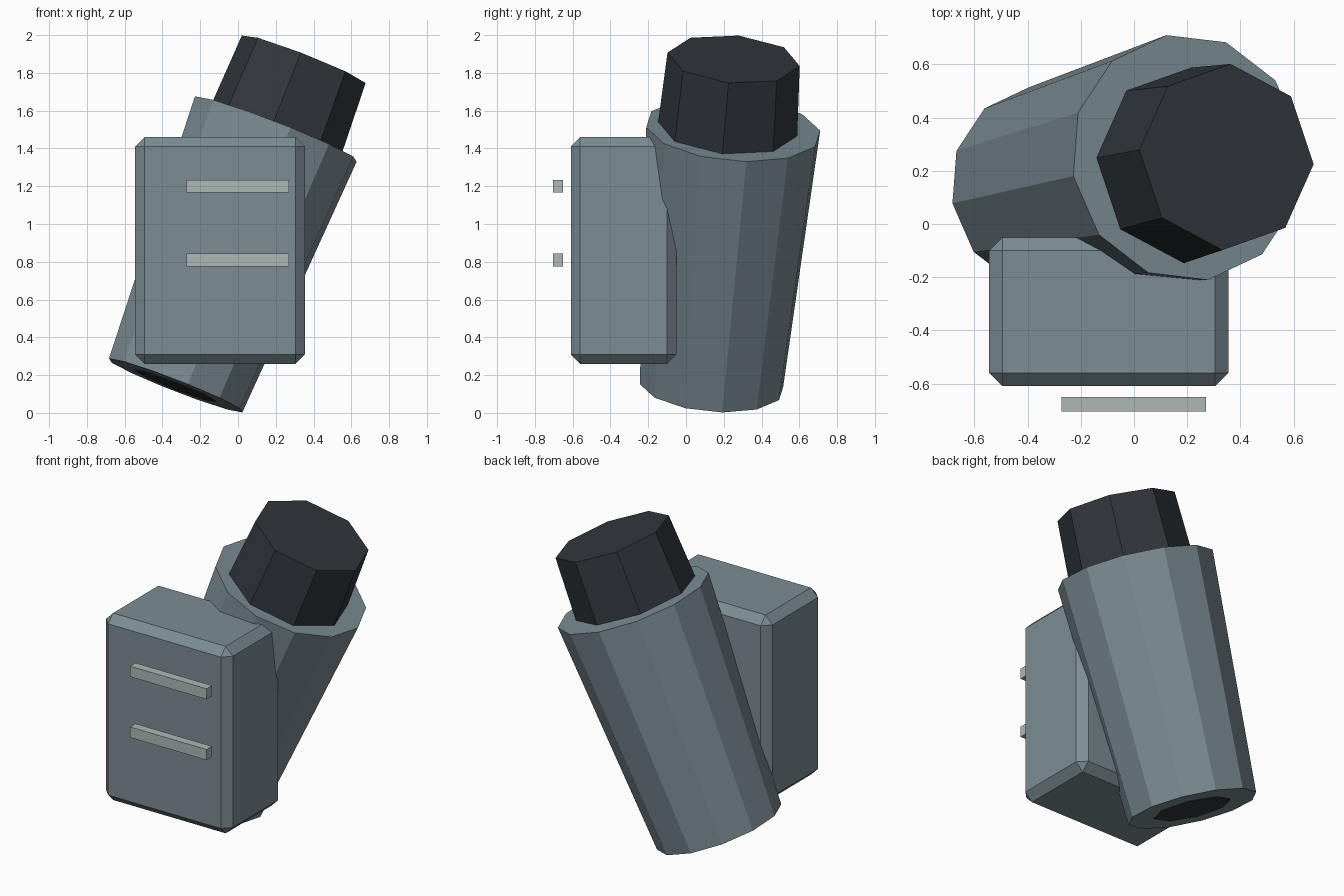
import bpy, bmesh, math
from mathutils import Vector, Matrix

if "Cube" in bpy.data.objects:
    bpy.data.objects.remove(bpy.data.objects["Cube"])


def material(name, rgb):
    m = bpy.data.materials.new(name)
    m.diffuse_color = (*rgb, 1)
    m.use_nodes = True
    m.node_tree.nodes["Principled BSDF"].inputs["Base Color"].default_value = m.diffuse_color
    return m


GREY = material("blue_grey", (0.20, 0.265, 0.295))
DARK = material("charcoal", (0.032, 0.038, 0.047))
PALE = material("pale_grey", (0.42, 0.48, 0.47))


def add_object(name, bm, mat):
    mesh = bpy.data.meshes.new(name)
    bm.to_mesh(mesh)
    bm.free()
    mesh.materials.append(mat)
    obj = bpy.data.objects.new(name, mesh)
    bpy.context.collection.objects.link(obj)
    return obj


def box(name, lo, hi, mat, bevel=0):
    lo, hi = Vector(lo), Vector(hi)
    bm = bmesh.new()
    bmesh.ops.create_cube(bm, size=1, matrix=Matrix.Translation((lo + hi) / 2)
                          @ Matrix.Diagonal((*(hi - lo), 1)))
    if bevel:
        bmesh.ops.bevel(bm, geom=bm.edges[:], offset=bevel, segments=1,
                        affect='EDGES', profile=0.5)
    return add_object(name, bm, mat)


# Shared tilted frame: u leans along the tilt, v is level, AXIS runs up the tube
BOTTOM, TOP = Vector((-0.33, 0.135, 0.145)), Vector((0.20, 0.25, 1.503))
AXIS = (TOP - BOTTOM).normalized()
V = Vector((0, 0, 1)).cross(AXIS).normalized()
U = V.cross(AXIS)


def frustum(name, start, end, r1, r2, sides, phase, mat):
    bm = bmesh.new()
    rings = []
    for centre, r in ((start, r1), (end, r2)):
        ring = []
        for i in range(sides):
            a = math.radians(phase) + math.tau * i / sides
            ring.append(bm.verts.new(centre + U * r * math.cos(a) + V * r * math.sin(a)))
        rings.append(ring)
    low, high = rings
    bm.faces.new(low[::-1])
    bm.faces.new(high)
    for i in range(sides):
        j = (i + 1) % sides
        bm.faces.new((low[i], low[j], high[j], high[i]))
    bmesh.ops.recalc_face_normals(bm, faces=bm.faces[:])
    return add_object(name, bm, mat)


# U built from V x AXIS points along the lean
# Tapered tube, its cap and the dark inlay underneath
frustum("tube_body", BOTTOM, TOP, 0.385, 0.467, 12, -2.8, GREY)
cap_top = Vector((0.348, 0.252, 1.872))
frustum("tube_cap", cap_top - AXIS * 0.50, cap_top, 0.375, 0.352, 8, 29.2, DARK)
frustum("bottom_inlay", BOTTOM - AXIS * 0.004, BOTTOM + AXIS * 0.004,
        0.23, 0.23, 8, 29.2, DARK)

# Chamfered housing with two front bars
box("housing", (-0.545, -0.61, 0.26), (0.355, -0.05, 1.46), GREY, 0.05)
for label, z in (("lower", 0.81), ("upper", 1.20)):
    box(label + "_bar", (-0.273, -0.705, z - 0.034), (0.27, -0.65, z + 0.034), PALE)
